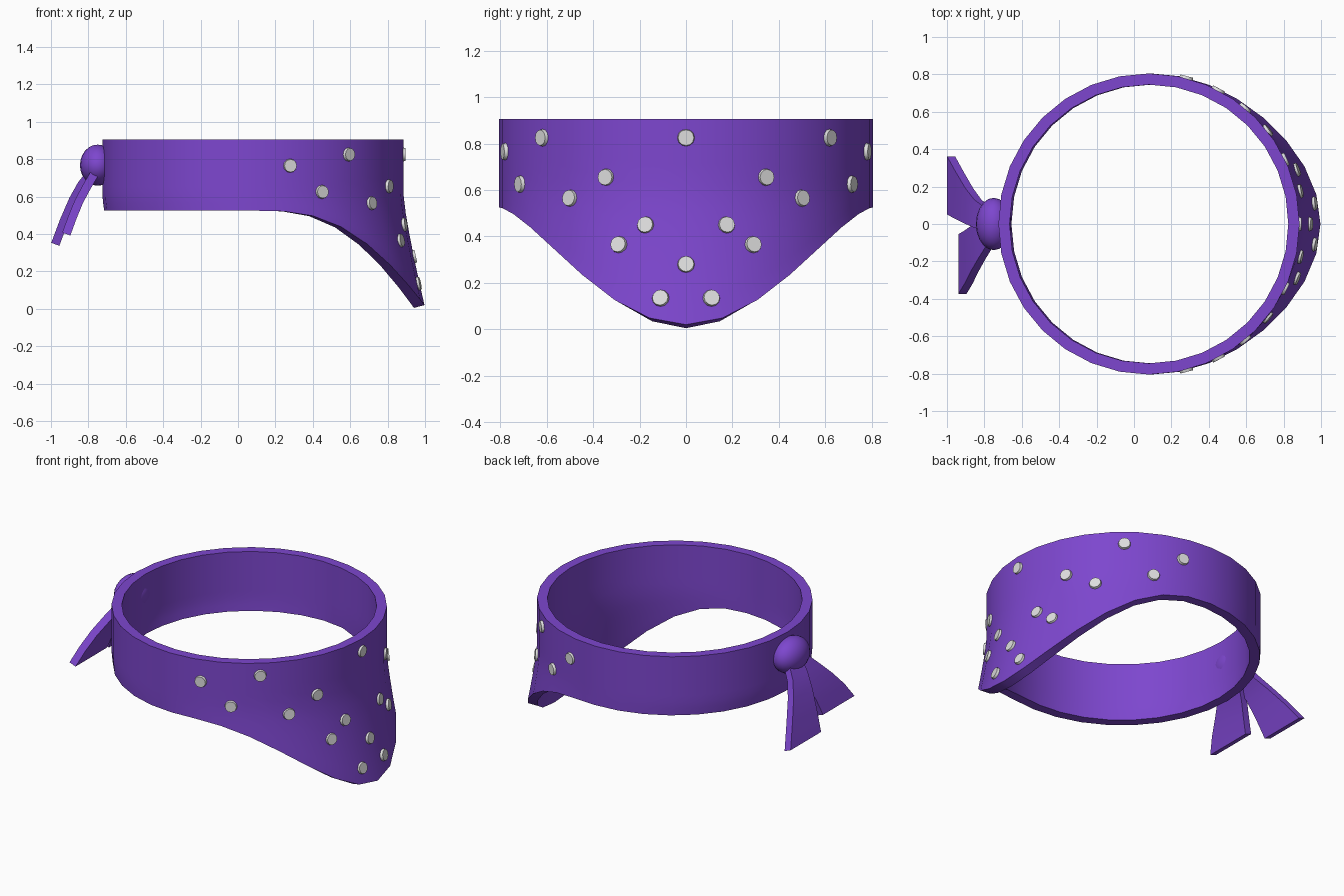
import bpy, bmesh, math
from mathutils import Vector

if "Cube" in bpy.data.objects:
    bpy.data.objects.remove(bpy.data.objects["Cube"])

CX, R_OUT, R_IN, TOP = 0.08, 0.805, 0.745, 0.905


def material(name, rgb):
    m = bpy.data.materials.new(name)
    m.diffuse_color = (*rgb, 1)
    m.use_nodes = True
    m.node_tree.nodes["Principled BSDF"].inputs["Base Color"].default_value = m.diffuse_color
    return m


purple = material("purple cloth", (0.205, 0.062, 0.62))
silver = material("light grey", (0.73, 0.73, 0.73))


def finish(name, bm, mat, smooth=True):
    bmesh.ops.recalc_face_normals(bm, faces=bm.faces[:])
    me = bpy.data.meshes.new(name)
    bm.to_mesh(me)
    bm.free()
    me.materials.append(mat)
    ob = bpy.data.objects.new(name, me)
    bpy.context.collection.objects.link(ob)
    if smooth:
        bpy.ops.object.select_all(action='DESELECT')
        ob.select_set(True)
        bpy.context.view_layer.objects.active = ob
        bpy.ops.object.shade_smooth_by_angle(angle=math.radians(35))
    return ob


def flare(z):
    # the hanging point leans outward below z = 0.6
    return 0.112 * max(0.0, (0.6 - z) / 0.58) ** 1.2


# Band with the draped point on the +x side
N, ROWS = 32, 9
bm = bmesh.new()
rings = []
for r, side in ((R_OUT, 0), (R_IN, 1)):
    shell = []
    for k in range(ROWS + 1):
        row = []
        for i in range(N):
            a = 2 * math.pi * i / N
            drop = max(0.0, math.cos(a)) ** 3
            low = 0.525 - (0.505 + 0.015 * side) * drop
            z = TOP + (low - TOP) * k / ROWS
            row.append(bm.verts.new((CX + r * math.cos(a) + flare(z), r * math.sin(a), z)))
        shell.append(row)
    rings += shell if side == 0 else shell[::-1]
for k in range(len(rings)):
    p, q = rings[k], rings[(k + 1) % len(rings)]
    for i in range(N):
        j = (i + 1) % N
        bm.faces.new((p[i], p[j], q[j], q[i]))
finish("band", bm, purple)

# Round studs, mirrored across y
studs = [(0, .825), (.62, .825), (.345, .655), (.175, .45), (.29, .365), (0, .28),
         (.11, .135), (.5, .565), (.715, .625), (.78, .765)]
n = 0
for y0, z in studs:
    for s in ((1, -1) if y0 else (1,)):
        y = y0 * s
        a = math.asin(y / R_OUT)
        pos = Vector((CX + R_OUT * math.cos(a) + flare(z), y, z))
        slope = (flare(z - .03) - flare(z + .03)) / .06
        normal = Vector((math.cos(a), math.sin(a), slope * math.cos(a))).normalized()
        bm = bmesh.new()
        bmesh.ops.create_cone(bm, cap_ends=True, segments=12, radius1=.039, radius2=.034, depth=.022)
        ob = finish("stud_%02d" % n, bm, silver)
        ob.location = pos
        ob.rotation_euler = normal.to_track_quat('Z', 'Y').to_euler()
        n += 1

# Knot at the back
bm = bmesh.new()
bmesh.ops.create_uvsphere(bm, u_segments=20, v_segments=12, radius=1)
bmesh.ops.scale(bm, vec=(.095, .14, .11), verts=bm.verts[:])
bmesh.ops.translate(bm, vec=(-.75, 0, .768), verts=bm.verts[:])
finish("knot", bm, purple)


# Ribbon tails: stations of (x, z, inner y, outer y), swept as a flat strip
def tail(name, stations, thick=.046):
    bm = bmesh.new()
    loops = []
    for i, (x, z, ya, yb) in enumerate(stations):
        a, b = stations[max(i - 1, 0)], stations[min(i + 1, len(stations) - 1)]
        t = Vector((b[0] - a[0], 0, b[1] - a[1])).normalized()
        off = Vector((t.z, 0, -t.x)) * thick / 2
        loops.append([bm.verts.new(Vector((x, y, z)) + off * s)
                      for y, s in ((ya, 1), (yb, 1), (yb, -1), (ya, -1))])
    for p, q in zip(loops, loops[1:]):
        for i in range(4):
            j = (i + 1) % 4
            bm.faces.new((p[i], p[j], q[j], q[i]))
    bm.faces.new(loops[0])
    bm.faces.new(loops[-1])
    finish(name, bm, purple)


tail("tail_long", [(-.77, .745, -.04, .08), (-.835, .665, -.02, .13), (-.88, .585, 0, .19),
                   (-.93, .47, .025, .275), (-.977, .345, .05, .36)])
tail("tail_short", [(-.76, .735, .04, -.10), (-.81, .65, .015, -.18), (-.85, .575, -.01, -.25),
                    (-.885, .49, -.035, -.32), (-.918, .4, -.055, -.375)])
